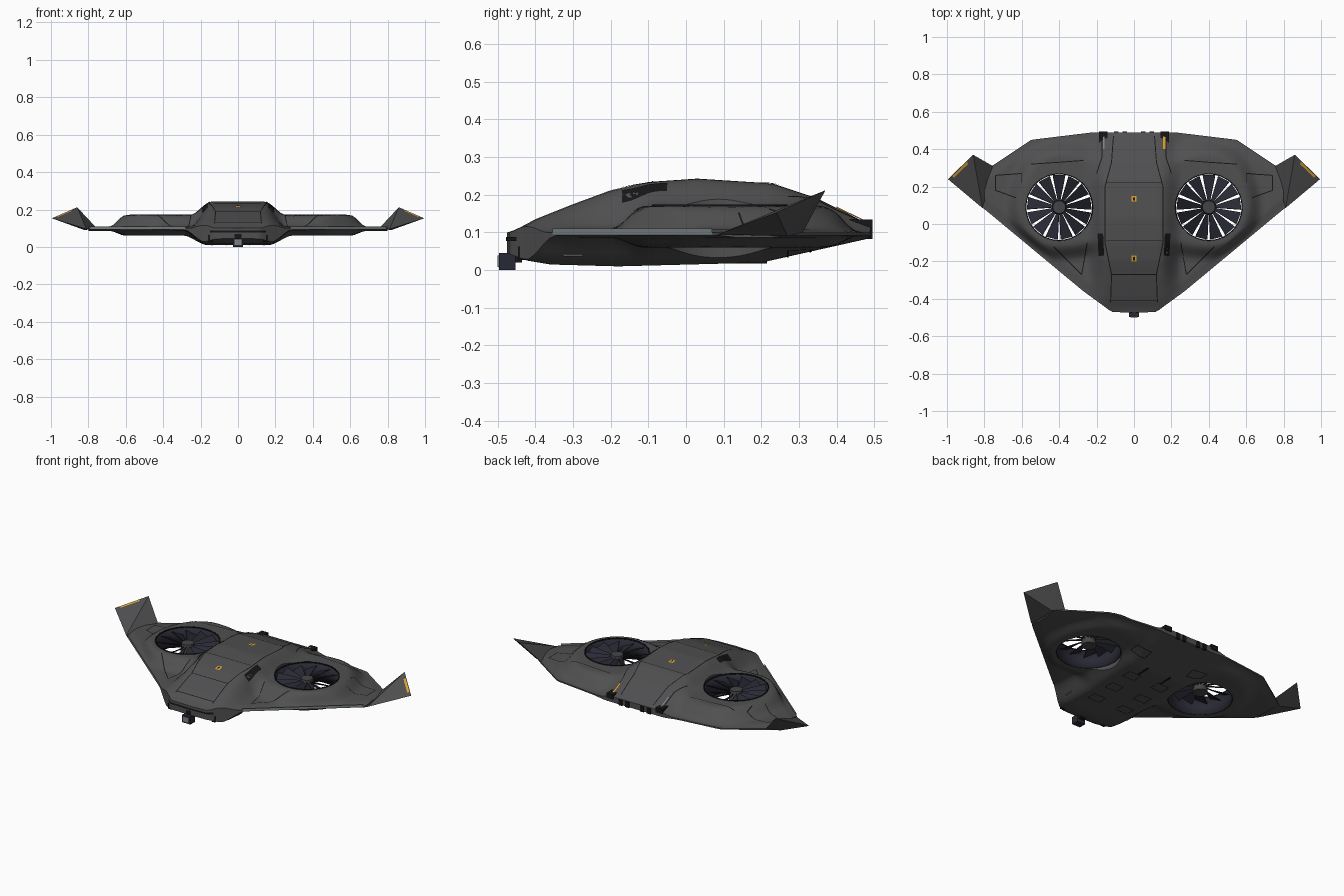
import bpy, bmesh, math
from mathutils import Vector, Matrix

if "Cube" in bpy.data.objects:
    bpy.data.objects.remove(bpy.data.objects["Cube"])


def material(name, rgb):
    m = bpy.data.materials.new(name)
    m.use_nodes = True
    m.diffuse_color = (*rgb, 1)
    m.node_tree.nodes["Principled BSDF"].inputs["Base Color"].default_value = (*rgb, 1)
    return m


HULL = material("dark grey hull", (.08, .08, .083))
NAVY = material("navy rotor", (.022, .022, .035))
BLACK = material("black trim", (.008, .008, .009))
STRIP = material("pale grey strip", (.2, .23, .24))
ORANGE = material("orange marking", (.75, .36, .03))
HUB = material("mid grey hub", (.06, .06, .065))

DUCT = Vector((.4, .09, 0))
DUCT_R = .18
SPAN = .80


def lerp(pts, t):
    for (a, u), (b, v) in zip(pts, pts[1:]):
        if t <= b:
            return u + (v - u) * max(0, (t - a) / (b - a))
    return pts[-1][1]


def smooth(t):
    t = min(1, max(0, t))
    return t * t * (3 - 2 * t)


# Planform and spine curves
def front(x):
    return lerp([(0, -.475), (.12, -.47), (.16, -.44), (.27, -.36), (SPAN, .08)], abs(x))


def back(x):
    return lerp([(0, .49), (.22, .49), (.55, .45), (.76, .31), (SPAN, .28)], abs(x))


SPINE = [(-.475, .095), (-.4, .135), (-.3, .175), (-.2, .212), (-.1, .234),
         (.03, .243), (.23, .23), (.35, .19), (.49, .12)]
KEEL = [(-.475, .045), (-.42, .025), (-.36, .015), (-.18, .01), (.2, .02), (.49, .085)]


# Raised area around each duct, fading toward the wing edges
def bulge(x, y):
    dx, dy = abs(x) - DUCT.x, y - DUCT.y
    r = math.hypot(dx * (.6 if dx < 0 else 1), dy * (.75 if dy > 0 else 1))
    edge = smooth(min(y - front(x), back(x) - y) / .07)
    return smooth((.29 - r) / .09) * edge, edge


def top(x, y):
    b, e = bulge(x, y)
    w = .1 + .008 * e + .062 * b
    return w + max(0, lerp(SPINE, y) - w) * smooth((.26 - abs(x)) / .12)


def bottom(x, y):
    b, e = bulge(x, y)
    w = .092 - .006 * e - .026 * b
    return w + min(0, lerp(KEEL, y) - w) * smooth((.29 - abs(x)) / .12)


def finish(name, bm, mat, angle=None):
    bmesh.ops.recalc_face_normals(bm, faces=bm.faces)
    me = bpy.data.meshes.new(name)
    bm.to_mesh(me)
    bm.free()
    me.materials.append(mat)
    ob = bpy.data.objects.new(name, me)
    bpy.context.collection.objects.link(ob)
    if angle:
        shade(ob, angle)
    return ob


def shade(ob, angle):
    bpy.ops.object.select_all(action='DESELECT')
    ob.select_set(True)
    bpy.context.view_layer.objects.active = ob
    bpy.ops.object.shade_smooth_by_angle(angle=math.radians(angle))


def box(name, c, size, mat):
    bm = bmesh.new()
    bmesh.ops.create_cube(bm, size=1, matrix=Matrix.Translation(c) @ Matrix.Diagonal((*size, 1)))
    return finish(name, bm, mat)


def cylinder(name, c, r, h, mat, n=48, r2=None, caps=True):
    bm = bmesh.new()
    bmesh.ops.create_cone(bm, segments=n, radius1=r, radius2=r if r2 is None else r2, depth=h,
                          cap_ends=caps, matrix=Matrix.Translation(c))
    return finish(name, bm, mat, 35)


# Blended hull lofted across the span
bm = bmesh.new()
N, M = 42, 48
rings = []
for i in range(-N, N + 1):
    x = SPAN * i / N
    ys = [front(x) + (back(x) - front(x)) * j / M for j in range(M + 1)]
    ring = [(x, y, top(x, y)) for y in ys] + [(x, y, bottom(x, y)) for y in reversed(ys)]
    rings.append([bm.verts.new(p) for p in ring])
for a, b in zip(rings, rings[1:]):
    for j in range(len(a)):
        k = (j + 1) % len(a)
        bm.faces.new((a[j], a[k], b[k], b[j]))
for ring in (rings[0], rings[-1]):
    bm.faces.new(ring)
hull = finish("hull", bm, HULL)
for s in (-1, 1):
    cutter = cylinder("duct_cutter", (s * DUCT.x, DUCT.y, .1), DUCT_R, .5, HULL, 64)
    cutter.hide_render = True
    mod = hull.modifiers.new("duct", 'BOOLEAN')
    mod.operation, mod.object, mod.solver = 'DIFFERENCE', cutter, 'EXACT'
    bpy.context.view_layer.objects.active = hull
    bpy.ops.object.modifier_apply(modifier=mod.name)
    bpy.data.objects.remove(cutter)
shade(hull, 35)


# Thin plates that follow the hull surface
def ribbons(name, paths, width, mat, surf=top, lift=.002, mirror=True):
    bm = bmesh.new()
    for path in paths:
        for s in ((1, -1) if mirror else (1,)):
            for p, q in zip(path, path[1:]):
                a, b = Vector((s * p[0], p[1])), Vector((s * q[0], q[1]))
                side = (b - a).normalized().orthogonal() * width / 2
                n = max(1, int((b - a).length / .012))
                prev = None
                for k in range(n + 1):
                    c = a.lerp(b, k / n)
                    pair = [bm.verts.new((*v, surf(v.x, v.y) + lift)) for v in (c - side, c + side)]
                    if prev:
                        bm.faces.new((prev[0], prev[1], pair[1], pair[0]))
                    prev = pair
    return finish(name, bm, mat)


def rect(x, y, w, h):
    return [(x - w, y - h), (x + w, y - h), (x + w, y + h), (x - w, y + h), (x - w, y - h)]


ribbons("spine_seams", [[(.125, -.42), (.12, -.27), (.155, -.1), (.155, .2), (.12, .33), (.11, .47)]],
        .005, BLACK)
ribbons("cross_seams", [[(0, y), (w, y)] for y, w in
                        ((-.41, .125), (-.27, .12), (-.09, .15), (.22, .15))], .004, BLACK)
ribbons("wing_seams", [[(.27, .34), (.4, .33), (.55, .32)], [(.6, .27), (.74, .26), (.74, .18), (.63, .14)],
                       [(.6, .27), (.6, .22)], [(.25, -.1), (.28, -.27), (.43, -.12)],
                       [(.17, .47), (.17, .36), (.2, .27)]], .005, BLACK)
ribbons("side_intakes", [[(.18, -.05), (.175, -.17)]], .03, BLACK)
ribbons("belly_hatches", [rect(.1, y, .04, .03) for y in (-.2, -.05, .1)] + [rect(.2, .3, .05, .03)],
        .005, BLACK, bottom, -.002)
ribbons("spine_markers", [[(0, y - .016), (0, y + .016)] for y in (.135, -.185)], .028, ORANGE,
        lift=.003, mirror=False)
ribbons("marker_centres", [[(0, y - .01), (0, y + .008)] for y in (.135, -.185)], .009, BLACK,
        lift=.005, mirror=False)
ribbons("left_tail_stripe", [[(.162, .4), (.162, .48)]], .012, ORANGE, lift=.006, mirror=False)
ribbons("right_tail_stripe", [[(-.162, .4), (-.162, .48)]], .006, STRIP, lift=.006, mirror=False)


# Vertical trim plates along the front edge
def edge_trim(name, x0, x1, z0, z1, mat):
    bm = bmesh.new()
    for s in (1, -1):
        prev = None
        for k in range(25):
            x = x0 + (x1 - x0) * k / 24
            pair = [bm.verts.new((s * x, front(x) - .003, z)) for z in (z0, z1)]
            if prev:
                bm.faces.new((prev[0], prev[1], pair[1], pair[0]))
            prev = pair
    finish(name, bm, mat)


edge_trim("leading_edge_strip", .28, .79, .094, .11, STRIP)
edge_trim("nose_slot", 0, .15, .078, .088, BLACK)

for s, side in ((1, "left"), (-1, "right")):
    c = Vector((s * DUCT.x, DUCT.y, 0))
    # Duct lining and rim
    for part, z, h, mat in (("duct_lining", .115, .108, NAVY), ("duct_rim", .171, .006, BLACK)):
        tube = cylinder(f"{side}_{part}", c + Vector((0, 0, z)), DUCT_R, h, mat, 64, caps=False)
        wall = tube.modifiers.new("wall", 'SOLIDIFY')
        wall.thickness = .005
    # Pitched fan blades
    bm = bmesh.new()
    count = 13
    for i in range(count):
        a = math.tau * (i + .25) / count
        w = math.tau / count * .4
        quad = [(r, a + d * w, .14 - s * d * lift) for r, d, lift in
                ((.03, -1, .008), (.174, -1, .015), (.174, 1, .015), (.03, 1, .008))]
        bm.faces.new([bm.verts.new((c.x + r * math.cos(t), c.y + r * math.sin(t), z)) for r, t, z in quad])
    fan = finish(f"{side}_fan_blades", bm, NAVY)
    fan.modifiers.new("thickness", 'SOLIDIFY').thickness = .003
    cylinder(f"{side}_fan_hub", c + Vector((0, 0, .13)), .042, .06, HUB, 32, .034)

    # Upturned folded winglet
    bm = bmesh.new()
    root, tip, peak, heel = [Vector((s * x, y, z)) for x, y, z in
                             ((.81, .085, .095), (.995, .24, .153), (.86, .37, .212), (.755, .31, .1))]
    inner, under = Vector((s * .76, .06, .1)), Vector((s * .82, .27, .09))
    v = [bm.verts.new(p) for p in (root, tip, peak, heel, inner, under)]
    for f in ((0, 1, 2), (0, 2, 3), (0, 3, 4), (0, 5, 1), (1, 5, 2), (2, 5, 3), (3, 5, 4), (4, 5, 0)):
        bm.faces.new([v[i] for i in f])
    finish(f"{side}_winglet", bm, HULL)
    # Marking just inside the winglet's outer edge
    bm = bmesh.new()
    up = Vector((0, 0, .003))
    mark = [tip.lerp(peak, t).lerp(root, d) + up for t, d in ((.15, .02), (.75, .02), (.75, .07), (.15, .07))]
    bm.faces.new([bm.verts.new(p) for p in mark])
    finish(f"{side}_winglet_marking", bm, ORANGE)

    # Tail exhaust blocks, chin sensors and belly blades
    box(f"{side}_exhaust", (s * .165, .455, .12), (.045, .08, .03), BLACK)
    for x in (.05, .095):
        box(f"{side}_tail_tooth", (s * x, .487, .1), (.025, .016, .035), BLACK)
    box(f"{side}_chin_sensor", (s * .145, -.43, .045), (.025, .03, .035), BLACK)
    box(f"{side}_belly_blade", (s * .08, .17, .021), (.012, .09, .006), BLACK)
    box(f"{side}_flank_vent", (s * .215, -.3, .042), (.012, .05, .008), STRIP)

# Nose camera pod
box("camera_mount", (0, -.455, .045), (.035, .04, .05), BLACK)
box("camera_pod", (0, -.474, .0225), (.055, .044, .045), NAVY)
box("camera_lens", (0, -.497, .024), (.036, .006, .03), STRIP)
